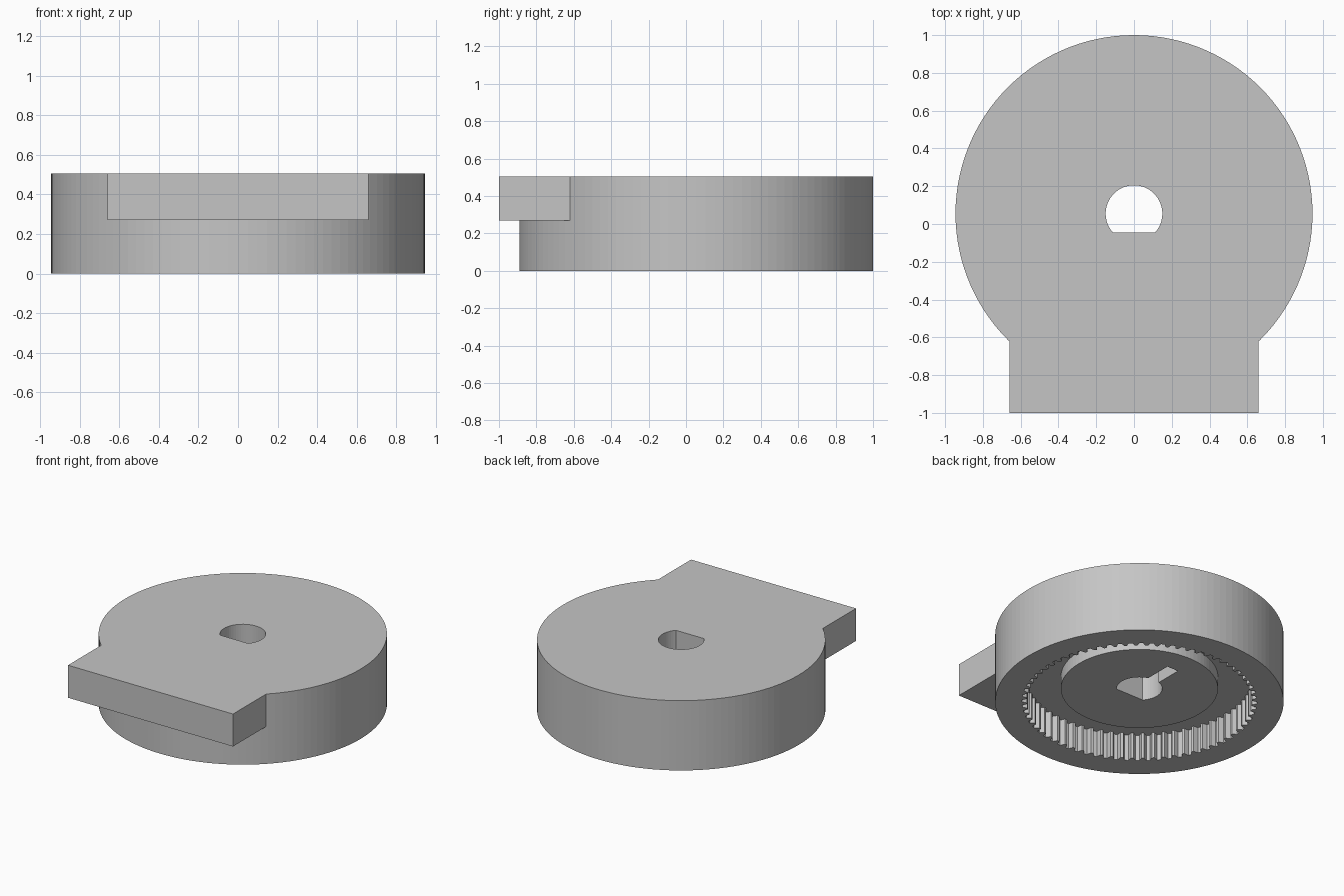
import bpy, bmesh, math

default = bpy.data.objects.get("Cube")
if default:
    bpy.data.objects.remove(default, do_unlink=True)

CENTRE_Y = 0.055      # axis of the round body
HEIGHT = 0.505
RADIUS = 0.945
TEETH = 68

grey = bpy.data.materials.new("light_grey")
grey.use_nodes = True
colour = (0.56, 0.56, 0.56, 1)
grey.diffuse_color = colour
grey.node_tree.nodes["Principled BSDF"].inputs["Base Color"].default_value = colour


def prism(name, outline, low, high):
    """Extrude a plan outline, given around the body axis, from low to high."""
    bm = bmesh.new()
    face = bm.faces.new([bm.verts.new((x, y + CENTRE_Y, low)) for x, y in outline])
    top = bmesh.ops.extrude_face_region(bm, geom=[face])["geom"]
    moved = [v for v in top if isinstance(v, bmesh.types.BMVert)]
    bmesh.ops.translate(bm, verts=moved, vec=(0, 0, high - low))
    bmesh.ops.recalc_face_normals(bm, faces=bm.faces)
    mesh = bpy.data.meshes.new(name)
    bm.to_mesh(mesh)
    bm.free()
    mesh.materials.append(grey)
    obj = bpy.data.objects.new(name, mesh)
    bpy.context.collection.objects.link(obj)
    return obj


def arc(radius, start, end, steps):
    angles = [start + (end - start) * i / steps for i in range(steps + 1)]
    return [(radius * math.cos(a), radius * math.sin(a)) for a in angles]


def circle(radius, steps):
    return arc(radius, 0, 2 * math.pi, steps)[:-1]


def rectangle(x, y0, y1):
    return [(-x, y0), (x, y0), (x, y1), (-x, y1)]


def combine(target, tool, operation):
    mod = target.modifiers.new(operation.lower(), "BOOLEAN")
    mod.operation = operation
    mod.solver = "EXACT"
    mod.object = tool
    bpy.context.view_layer.objects.active = target
    bpy.ops.object.modifier_apply(modifier=mod.name)
    bpy.data.objects.remove(tool, do_unlink=True)


# Round body with the square front tab flush with its top
body = prism("gear_housing", circle(RADIUS, 120), 0, HEIGHT)
tab = prism("front_tab", rectangle(0.66, -1 - CENTRE_Y, -0.4), 0.27, HEIGHT)
combine(body, tab, "UNION")

# Toothed pocket in the underside
gear = []
for i in range(TEETH):
    for part, radius in ((0, 0.738), (0.25, 0.738), (0.45, 0.77), (0.8, 0.77)):
        a = 2 * math.pi * (i + part) / TEETH
        gear.append((radius * math.cos(a), radius * math.sin(a)))
combine(body, prism("gear_pocket", gear, -0.1, 0.19), "DIFFERENCE")

# Central boss, recessed behind the rim
combine(body, prism("boss", circle(0.515, 96), 0.10, 0.25), "UNION")

# D-shaped shaft hole right through, with a blind keyway beside it
flat = math.asin(-0.1 / 0.15)
hole = arc(0.15, flat, math.pi - flat, 40)
combine(body, prism("shaft_hole", hole, -0.1, 0.7), "DIFFERENCE")
combine(body, prism("keyway", rectangle(0.045, 0.05, 0.34), -0.1, 0.32), "DIFFERENCE")
